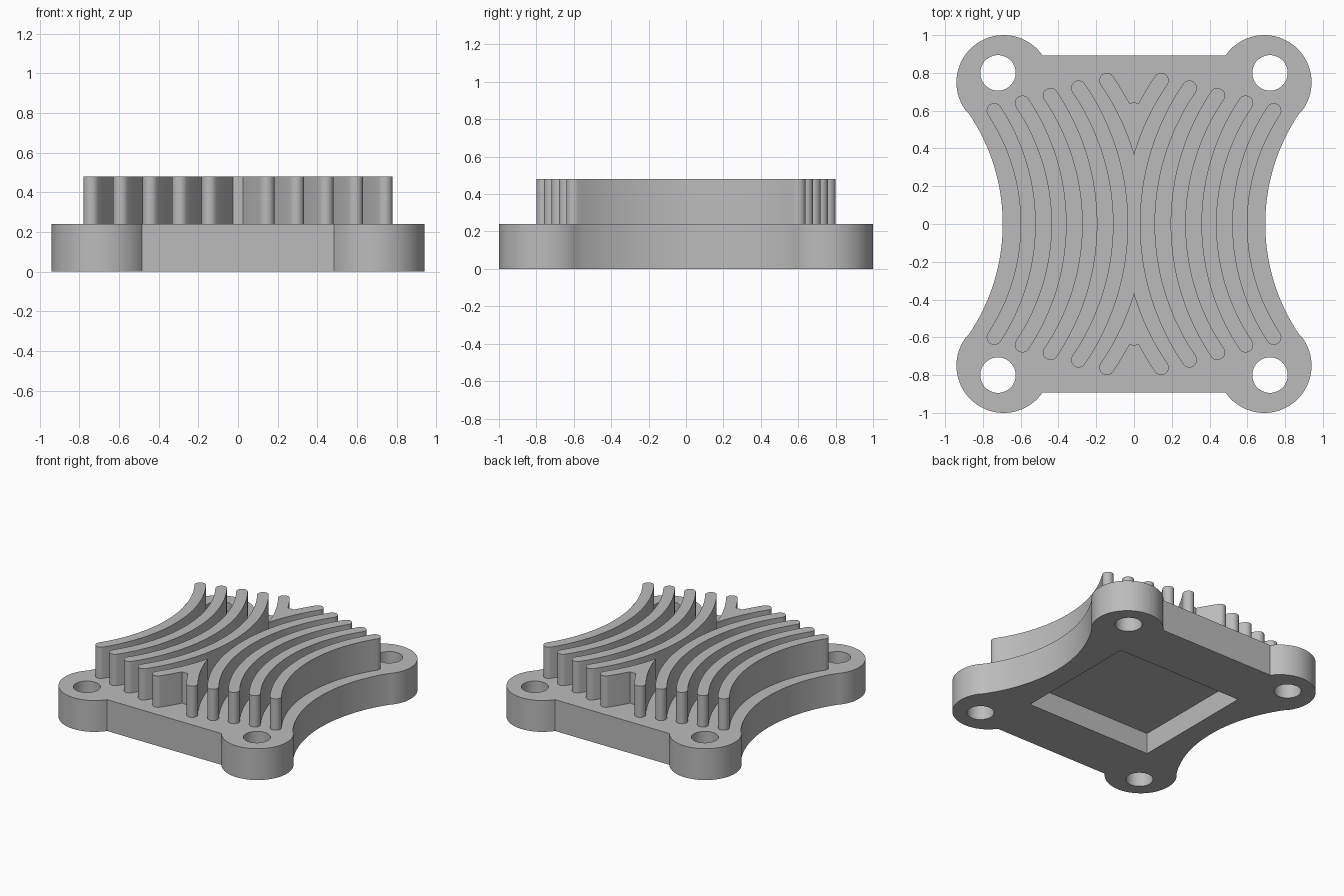
import bpy, bmesh
from math import sin, cos, pi, sqrt, atan2

if "Cube" in bpy.data.objects:
    bpy.data.objects.remove(bpy.data.objects["Cube"])

grey = bpy.data.materials.new("metal grey")
grey.use_nodes = True
COLOUR = (0.5, 0.5, 0.5, 1)
grey.diffuse_color = COLOUR
grey.node_tree.nodes["Principled BSDF"].inputs["Base Color"].default_value = COLOUR

BASE_H, FIN_TOP = 0.24, 0.48


def arc(cx, cy, r, a0, a1, n):
    return [(cx + r * cos(a0 + (a1 - a0) * i / n),
             cy + r * sin(a0 + (a1 - a0) * i / n)) for i in range(n + 1)]


def flip(points, sx, sy):
    """Mirror points, reversing the order so the outline keeps its sense."""
    out = [(x * sx, y * sy) for x, y in points]
    return out[::-1] if sx * sy < 0 else out


def prisms(name, outlines, z0, z1):
    """One object made of outlines extruded from z0 to z1."""
    bm = bmesh.new()
    for pts in outlines:
        face = bm.faces.new([bm.verts.new((x, y, z0)) for x, y in pts])
        top = bmesh.ops.extrude_face_region(bm, geom=[face])["geom"]
        for v in top:
            if isinstance(v, bmesh.types.BMVert):
                v.co.z = z1
    bmesh.ops.recalc_face_normals(bm, faces=bm.faces)
    mesh = bpy.data.meshes.new(name)
    bm.to_mesh(mesh)
    bm.free()
    mesh.materials.append(grey)
    obj = bpy.data.objects.new(name, mesh)
    bpy.context.collection.objects.link(obj)
    return obj


def smooth(obj):
    bpy.ops.object.select_all(action="DESELECT")
    obj.select_set(True)
    bpy.context.view_layer.objects.active = obj
    bpy.ops.object.shade_smooth_by_angle(angle=pi / 6)


# Base plate: corner lobes, straight front and back, hollow sides
LX, LY, LR, EDGE, WAIST = 0.69, 0.75, 0.25, 0.893, 0.695
side_r = ((1.745 - LX) ** 2 + LY ** 2) ** 0.5 - LR
side_x = WAIST + side_r
tangent = atan2(-LY, side_x - LX)
lobe_end = pi - atan2(EDGE - LY, sqrt(LR ** 2 - (EDGE - LY) ** 2))
quarter = arc(side_x, 0, side_r, pi, pi + tangent, 20)[:-1]
quarter += arc(LX, LY, LR, tangent, lobe_end, 40)
outline = quarter + flip(quarter, -1, 1)[:-1]
outline += flip(quarter, -1, -1)[1:] + flip(quarter, 1, -1)[:-1]
base = prisms("base_plate", [outline], 0, BASE_H)

# Bolt holes and the rectangular pocket underneath
holes = prisms("hole_cutter", [arc(sx * 0.72, sy * 0.80, 0.094, 0, 2 * pi, 48)[:-1]
                               for sx in (1, -1) for sy in (1, -1)], -0.1, 0.4)
PX, PY = 0.53, 0.49
pocket = prisms("pocket_cutter", [[(-PX, -PY), (PX, -PY), (PX, PY), (-PX, PY)]],
                -0.1, 0.16)
for cutter in (holes, pocket):
    cutter.hide_render = True
    mod = base.modifiers.new(cutter.name, "BOOLEAN")
    mod.operation, mod.solver, mod.object = "DIFFERENCE", "EXACT", cutter
bpy.context.view_layer.update()
cut = bpy.data.meshes.new_from_object(
    base.evaluated_get(bpy.context.evaluated_depsgraph_get()))
base.modifiers.clear()
base.data = cut
for cutter in (holes, pocket):
    bpy.data.objects.remove(cutter)
smooth(base)

# Curved fins, fanning outwards on both sides
HALF = 0.04


def fin_arc(k):
    """Centre x, radius and half angle of fin k, counted from outside."""
    waist, tip_x, tip_y = 0.56 - 0.163 * k, 0.74 - 0.149 * k, 0.60 + 0.04 * k
    sag = tip_x - waist
    r = (sag ** 2 + tip_y ** 2) / (2 * sag)
    return waist + r, r, atan2(tip_y, waist + r - tip_x), (tip_x, tip_y)


def cap(tip, a):
    """Round end from the outer edge over to the inner edge."""
    return arc(*tip, HALF, -a, pi - a, 12)


for k in range(4):
    cx, r, a, tip = fin_arc(k)
    outer = arc(cx, 0, r - HALF, pi + a, pi - a, 40)
    inner = arc(cx, 0, r + HALF, pi - a, pi + a, 40)
    pts = outer[1:-1] + cap(tip, a) + inner[1:-1] + flip(cap(tip, a), 1, -1)[::-1][::-1]
    for side, sx in (("left", 1), ("right", -1)):
        smooth(prisms(f"fin_{side}_{k + 1}", [flip(pts, sx, 1)], BASE_H - 0.002, FIN_TOP))

# Innermost fins meet on the centre line as a V at each end
cx, r, a, tip = fin_arc(4)
start = atan2(sqrt((r - HALF) ** 2 - cx ** 2), cx)
outer = arc(cx, 0, r - HALF, pi - start, pi - a, 16)
inner = [p for p in arc(cx, 0, r + HALF, pi - a, pi, 60) if p[0] > 0.022]
half = outer[:-1] + cap(tip, a) + inner[1:] + [(0.008, inner[-1][1] + 0.002)]
vee = half + flip(half, -1, 1)[:-1]
for end, sy in (("back", 1), ("front", -1)):
    smooth(prisms(f"vee_fin_{end}", [flip(vee, 1, sy)], BASE_H - 0.002, FIN_TOP))
